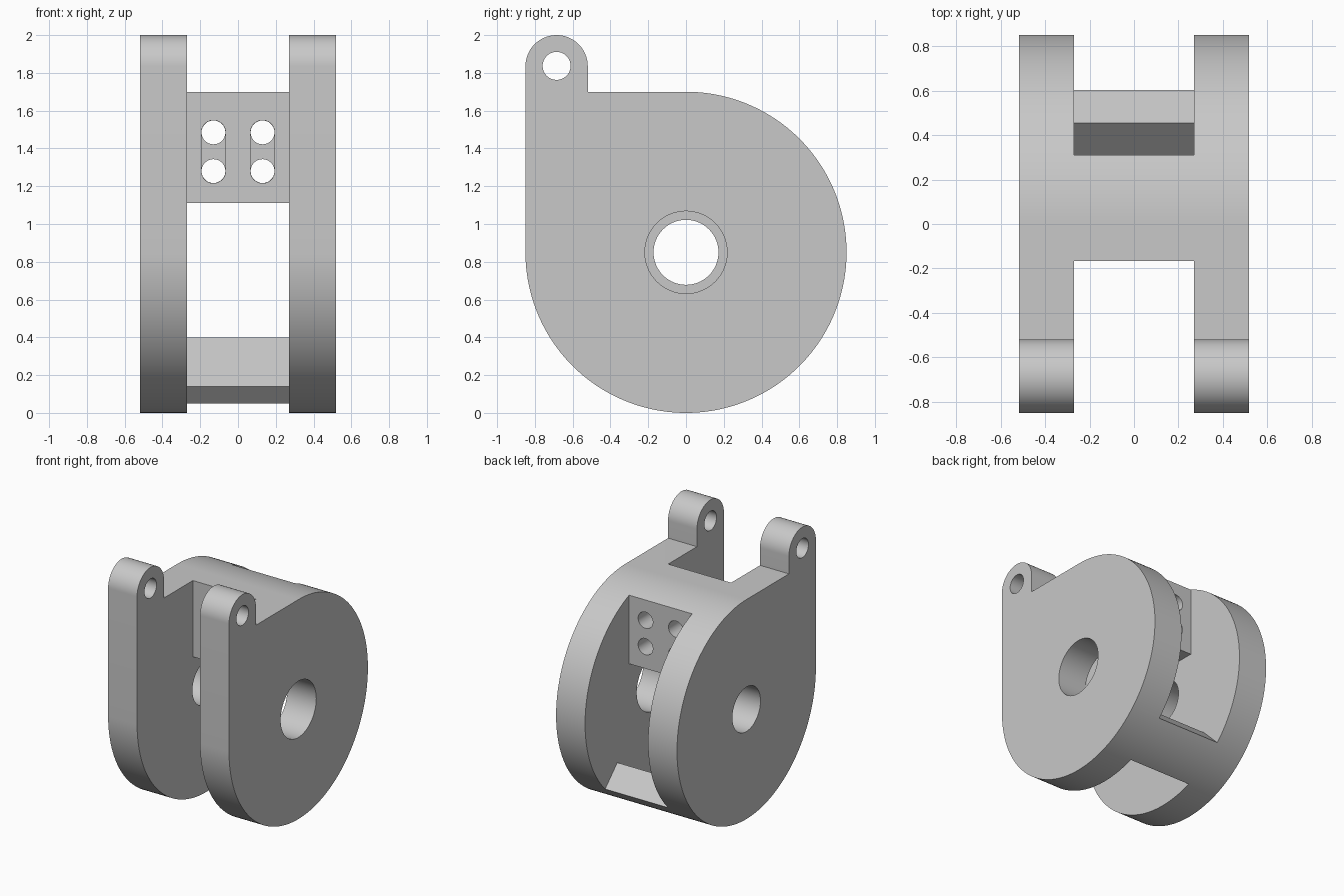
import bpy, bmesh, math

cube = bpy.data.objects.get("Cube")
if cube:
    bpy.data.objects.remove(cube, do_unlink=True)

grey = bpy.data.materials.new("plain_grey")
grey.use_nodes = True
grey.diffuse_color = (0.58, 0.58, 0.58, 1)
grey.node_tree.nodes["Principled BSDF"].inputs["Base Color"].default_value = (0.58, 0.58, 0.58, 1)


def arc(a, z, r, start, end, steps):
    """Points on an arc, angles in degrees."""
    angles = [math.radians(start + (end - start) * i / steps) for i in range(steps + 1)]
    return [(a + r * math.cos(t), z + r * math.sin(t)) for t in angles]


def circle(a, z, r):
    return arc(a, z, r, 0, 360, 64)[:-1]


def prism(name, points, lo, hi, axis="x"):
    """Extrude an outline along x (points are y, z) or along y (points are x, z)."""
    bm = bmesh.new()
    place = (lambda p, d: (d, p[0], p[1])) if axis == "x" else (lambda p, d: (p[0], d, p[1]))
    near = [bm.verts.new(place(p, lo)) for p in points]
    far = [bm.verts.new(place(p, hi)) for p in points]
    bm.faces.new(near)
    bm.faces.new(far)
    n = len(points)
    for i in range(n):
        j = (i + 1) % n
        bm.faces.new((near[i], near[j], far[j], far[i]))
    bmesh.ops.recalc_face_normals(bm, faces=bm.faces)
    mesh = bpy.data.meshes.new(name)
    bm.to_mesh(mesh)
    bm.free()
    mesh.materials.append(grey)
    obj = bpy.data.objects.new(name, mesh)
    bpy.context.collection.objects.link(obj)
    return obj


def cut(body, cutter):
    cutter.hide_render = True
    mod = body.modifiers.new(cutter.name, "BOOLEAN")
    mod.operation = "DIFFERENCE"
    mod.solver = "EXACT"
    mod.object = cutter
    bpy.context.view_layer.objects.active = body
    bpy.ops.object.modifier_apply(modifier=mod.name)
    bpy.data.objects.remove(cutter, do_unlink=True)


HALF, INNER, R = 0.518, 0.27, 0.85

# Round body with a raised lug at the front
outline = arc(0, R, R, 180, 450, 144) + [(-0.52, 1.70)] + arc(-0.685, 1.835, 0.165, 0, 180, 40)
body = prism("clevis_bracket", outline, -HALF, HALF)

# Central gap, leaving an upper bridge and a slanted lower bridge
gap = [(-1.2, -0.2), (0.535, -0.2), (0.195, 0.14), (0.455, 0.40), (1.055, -0.2),
       (1.2, -0.2), (1.2, 2.3), (0.31, 2.3), (0.31, 1.11), (-0.167, 1.11),
       (-0.167, 2.3), (-1.2, 2.3)]
cut(body, prism("gap_cutter", gap, -INNER, INNER))

# Lug pin hole, and axle holes of two sizes
cut(body, prism("pin_cutter", circle(-0.685, 1.837, 0.074), -1, 1))
cut(body, prism("wide_axle_cutter", circle(0, R, 0.218), 0, 1))
cut(body, prism("narrow_axle_cutter", circle(0, R, 0.172), -1, 0))

# Screw holes through the upper bridge, with front slots joining each pair
LOW, HIGH = 1.28, 1.485
for x in (-0.13, 0.13):
    for z in (LOW, HIGH):
        cut(body, prism("screw_cutter", circle(x, z, 0.063), -0.4, 0.5, "y"))
    slot = arc(x, HIGH, 0.064, 0, 180, 32) + arc(x, LOW, 0.064, 180, 360, 32)
    cut(body, prism("slot_cutter", slot, -0.4, 0.07, "y"))

# Smooth curves, sharp edges
bpy.ops.object.select_all(action="DESELECT")
body.select_set(True)
bpy.context.view_layer.objects.active = body
bpy.ops.object.shade_smooth_by_angle(angle=math.radians(30))
